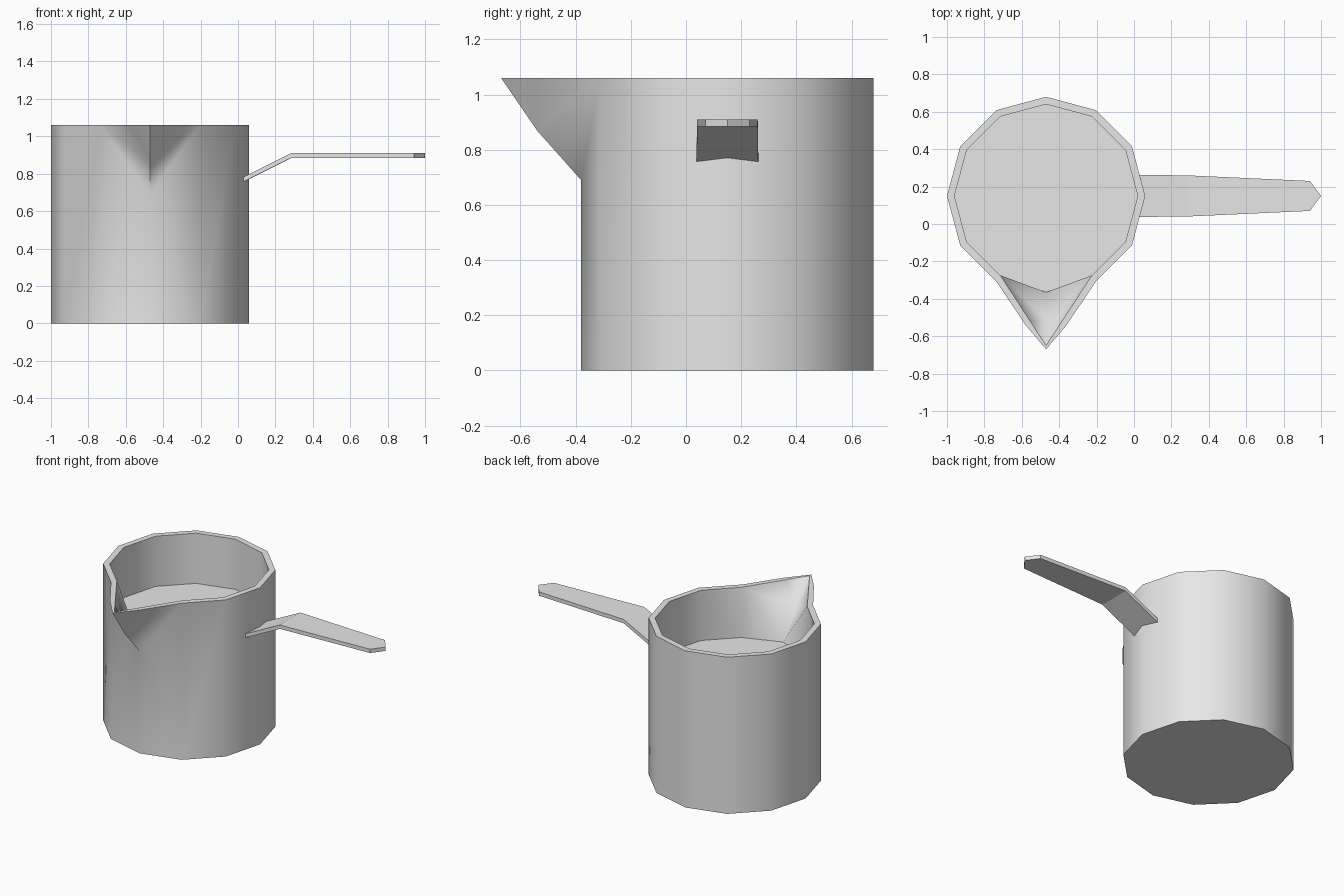
import bpy, bmesh, math

if "Cube" in bpy.data.objects:
    bpy.data.objects.remove(bpy.data.objects["Cube"], do_unlink=True)

grey = bpy.data.materials.new("light_grey")
grey.use_nodes = True
grey.diffuse_color = (0.8, 0.8, 0.8, 1)
grey.node_tree.nodes["Principled BSDF"].inputs["Base Color"].default_value = (0.8, 0.8, 0.8, 1)

CX, CY, SIDES = -0.47, 0.15, 12
HEIGHT, FLOOR, SHARP = 1.06, 0.72, math.radians(60)


def finish(name, bm, smooth_ridge=()):
    """Orient and shade the faces, keeping strong edges sharp."""
    bmesh.ops.recalc_face_normals(bm, faces=bm.faces)
    for f in bm.faces:
        f.smooth = True
    for e in bm.edges:
        soft = e.verts[0] in smooth_ridge and e.verts[1] in smooth_ridge
        e.smooth = soft or e.calc_face_angle(0) < SHARP
    mesh = bpy.data.meshes.new(name)
    bm.to_mesh(mesh)
    bm.free()
    mesh.materials.append(grey)
    obj = bpy.data.objects.new(name, mesh)
    bpy.context.collection.objects.link(obj)
    return obj


def wall(bm, radius, low, ridge, mid):
    """Twelve-sided wall with a pouring spout on its front corner.
    ridge lists the (y, z) points up the spout; mid is the (x offset, y) of the rim bend.
    Returns the bottom ring, the rim ring and the ridge vertices."""
    bottom, top = [], []
    for i in range(SIDES):
        a = -math.pi / 2 + math.tau * i / SIDES
        x, y = CX + radius * math.cos(a), CY + radius * math.sin(a)
        bottom.append(bm.verts.new((x, y, low)))
        top.append(bm.verts.new((x, y, HEIGHT)) if i else None)
    spine = [bm.verts.new((CX, y, z)) for y, z in ridge]
    base, bend, tip = spine
    if base.co.z - low < 0.01:          # spout starts right at the floor
        bm.verts.remove(bottom[0])
        bottom[0] = base
    for i in range(1, SIDES - 1):
        bm.faces.new((bottom[i], bottom[i + 1], top[i + 1], top[i]))
    mids = []
    for side, k in ((1, 1), (-1, SIDES - 1)):
        m = bm.verts.new((CX + side * mid[0], mid[1], HEIGHT))
        mids.append(m)
        facet = [bottom[k], bottom[0], base, top[k]]
        bm.faces.new(list(dict.fromkeys(facet)))
        bm.faces.new((top[k], base, bend, m))
        bm.faces.new((m, bend, tip))
    rim = [tip, mids[0]] + top[1:] + [mids[1]]
    return bottom, rim, spine


# Pot: outer wall, inner wall, rim, base and raised inner floor
bm = bmesh.new()
out_low, out_rim, _ = wall(bm, 0.53, 0, [(-0.38, 0.69), (-0.54, 0.87), (-0.67, HEIGHT)], (0.11, -0.54))
in_low, in_rim, in_spine = wall(bm, 0.49, FLOOR, [(-0.365, FLOOR), (-0.51, 0.89), (-0.65, HEIGHT)], (0.085, -0.52))
bm.faces.new(out_low)
bm.faces.new(in_low)
for i in range(len(out_rim)):
    j = (i + 1) % len(out_rim)
    bm.faces.new((out_rim[i], out_rim[j], in_rim[j], in_rim[i]))
finish("pot", bm, in_spine)

# Handle: bent, tapering strip with a pointed end; each row is edge x, centre x, half width, edge z, centre z
bm = bmesh.new()
rows = [(0.03, 0.06, 0.112, 0.783, 0.797),
        (0.285, 0.285, 0.11, 0.91, 0.91),
        (0.94, 1.0, 0.08, 0.91, 0.91)]
grid = []
for ex, mx, half, ez, mz in rows:
    grid.append([(ex, CY - half, ez), (mx, CY, mz), (ex, CY + half, ez)])
layers = [[[bm.verts.new((x, y, z - d)) for x, y, z in row] for row in grid]
          for d in (0, 0.026)]
for layer in layers:
    for r in range(2):
        for c in range(2):
            bm.faces.new((layer[r][c], layer[r + 1][c], layer[r + 1][c + 1], layer[r][c + 1]))
loop = [(0, 0), (1, 0), (2, 0), (2, 1), (2, 2), (1, 2), (0, 2), (0, 1)]
upper, lower = layers
for (a, b), (c, d) in zip(loop, loop[1:] + loop[:1]):
    bm.faces.new((upper[a][b], upper[c][d], lower[c][d], lower[a][b]))
handle = finish("handle", bm)
for e in handle.data.edges:
    e.use_edge_sharp = True
